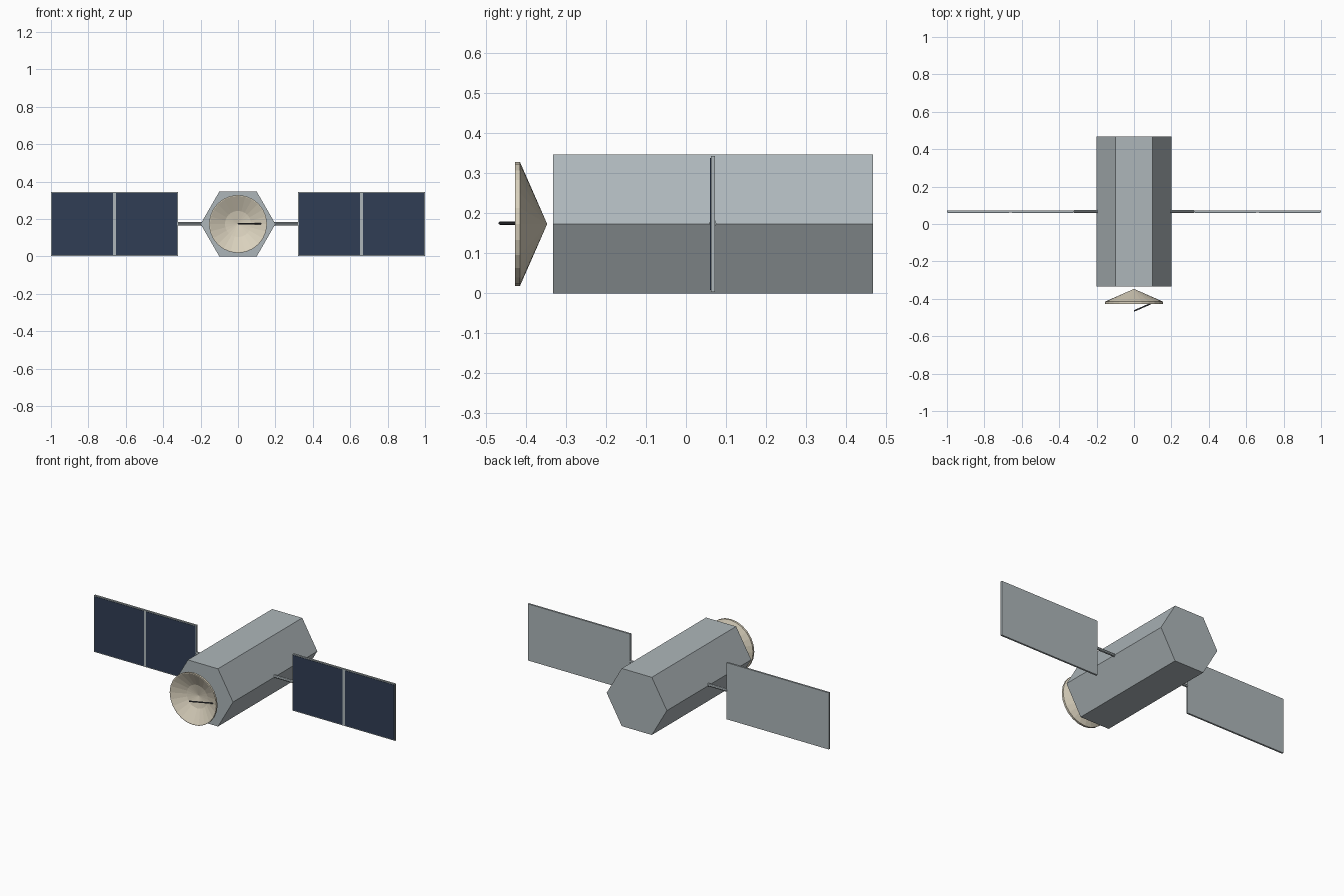
import bpy, bmesh
from math import pi, cos, sin
from mathutils import Vector

cube = bpy.data.objects.get("Cube")
if cube:
    bpy.data.objects.remove(cube, do_unlink=True)

MID = 0.173      # height of the long axis
MOUNT = 0.067    # y of the panel plane


def material(name, colour):
    m = bpy.data.materials.new(name)
    m.use_nodes = True
    m.diffuse_color = (*colour, 1)
    m.node_tree.nodes["Principled BSDF"].inputs["Base Color"].default_value = (*colour, 1)
    return m


metal = material("grey metal", (0.42, 0.47, 0.49))
cell_blue = material("dark blue cells", (0.03, 0.048, 0.09))
cream = material("cream dish", (0.70, 0.64, 0.51))
dark = material("dark grey metal", (0.07, 0.075, 0.085))


def finish(name, bm, mat):
    bmesh.ops.recalc_face_normals(bm, faces=bm.faces)
    mesh = bpy.data.meshes.new(name)
    bm.to_mesh(mesh)
    bm.free()
    mesh.materials.append(mat)
    ob = bpy.data.objects.new(name, mesh)
    bpy.context.collection.objects.link(ob)
    return ob


def box(name, lo, hi, mat):
    lo, hi = Vector(lo), Vector(hi)
    bm = bmesh.new()
    bmesh.ops.create_cube(bm, size=1)
    for v in bm.verts:
        v.co = (lo + hi) / 2 + v.co * (hi - lo)
    return finish(name, bm, mat)


def prism(name, start, end, radius, sides, mat):
    start, end = Vector(start), Vector(end)
    axis = end - start
    turn = axis.to_track_quat('Z', 'Y')
    bm = bmesh.new()
    bmesh.ops.create_cone(bm, cap_ends=True, segments=sides,
                          radius1=radius, radius2=radius, depth=axis.length)
    for v in bm.verts:
        v.co = (start + end) / 2 + turn @ v.co
    return finish(name, bm, mat)


def lathe(name, profile, sides, mat):
    """Spin (radius, y) points around the long axis; ends close on the axis."""
    bm = bmesh.new()
    rings = []
    for r, y in profile:
        count = sides if r else 1
        rings.append([bm.verts.new((r * cos(2 * pi * i / sides), y,
                                    MID + r * sin(2 * pi * i / sides)))
                      for i in range(count)])
    for a, b in zip(rings, rings[1:]):
        for i in range(sides):
            j = (i + 1) % sides
            corners = [a[i % len(a)], a[j % len(a)], b[j % len(b)], b[i % len(b)]]
            bm.faces.new(list(dict.fromkeys(corners)))
    return finish(name, bm, mat)


# Hexagonal body with corners pointing to the sides
body = lathe("body", [(0, -0.333), (0.2, -0.333), (0.2, 0.467), (0, 0.467)], 6, metal)

# Dish: conical back, thin rim and a shallow bowl
lathe("dish", [(0, -0.347), (0.155, -0.415), (0.155, -0.427), (0.15, -0.427),
               (0.07, -0.387), (0, -0.372)], 24, cream)
prism("dish_feed", (0.13, -0.408, MID + 0.002), (0, -0.465, MID + 0.002), 0.004, 8, dark)

# Solar wings
for side, s in (("left", 1), ("right", -1)):
    prism(side + "_panel_arm", (s * 0.17, MOUNT, MID + 0.002),
          (s * 0.322, MOUNT, MID + 0.002), 0.009, 8, metal)
    box(side + "_panel_frame", (min(s * 0.32, s), 0.062, 0.003),
        (max(s * 0.32, s), 0.073, 0.343), metal)
    for part, x0, x1 in (("inner", 0.325, 0.652), ("outer", 0.668, 0.995)):
        box(f"{side}_{part}_cells", (min(s * x0, s * x1), 0.06, 0.008),
            (max(s * x0, s * x1), 0.063, 0.338), cell_blue)
